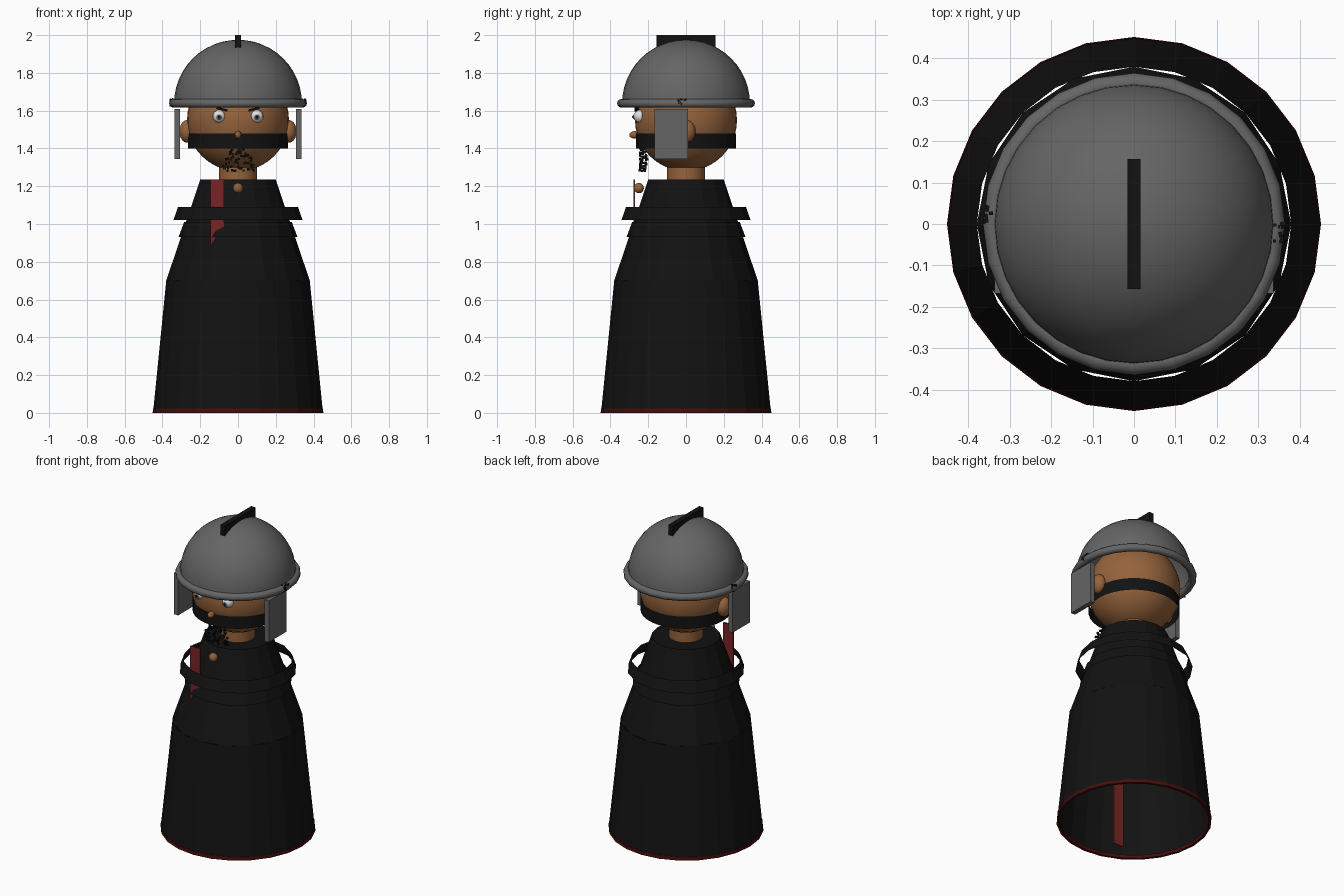
import bpy, bmesh, math, random
from mathutils import Matrix, Vector

if "Cube" in bpy.data.objects:
    bpy.data.objects.remove(bpy.data.objects["Cube"])

random.seed(4)


def material(name, r, g, b):
    m = bpy.data.materials.new(name)
    m.diffuse_color = (r, g, b, 1)
    m.use_nodes = True
    m.node_tree.nodes["Principled BSDF"].inputs["Base Color"].default_value = m.diffuse_color
    return m


BLACK = material("black cloth", 0.006, 0.006, 0.006)
STEEL = material("steel grey", 0.13, 0.13, 0.13)
SKIN = material("brown skin", 0.30, 0.125, 0.045)
RED = material("red sash", 0.19, 0.018, 0.018)
DARK_RED = material("dark red hem", 0.06, 0.004, 0.004)
WHITE = material("eye white", 0.75, 0.75, 0.75)
GREY = material("iris grey", 0.2, 0.21, 0.2)


def finish(name, bm, mat, smooth=False):
    me = bpy.data.meshes.new(name)
    bmesh.ops.recalc_face_normals(bm, faces=bm.faces[:])
    for f in bm.faces:
        f.smooth = smooth
    bm.to_mesh(me)
    bm.free()
    me.materials.append(mat)
    ob = bpy.data.objects.new(name, me)
    bpy.context.collection.objects.link(ob)
    return ob


def lathe(name, profile, sides, mat, smooth=False, cap=False, loop=False):
    """Revolve (radius, z) points round the z axis."""
    bm = bmesh.new()
    rings = []
    for r, z in profile:
        rings.append([bm.verts.new((r * math.cos(2 * math.pi * i / sides),
                                    r * math.sin(2 * math.pi * i / sides), z))
                      for i in range(sides)])
    pairs = list(zip(rings, rings[1:]))
    if loop:
        pairs.append((rings[-1], rings[0]))
    for a, b in pairs:
        for i in range(sides):
            j = (i + 1) % sides
            bm.faces.new((a[i], a[j], b[j], b[i]))
    if cap:
        bm.faces.new(rings[-1])
    return finish(name, bm, mat, smooth)


def ball(name, centre, radii, mat, seg=24, rings=16):
    bm = bmesh.new()
    mx = Matrix.Translation(centre) @ Matrix.Diagonal((*radii, 1))
    bmesh.ops.create_uvsphere(bm, u_segments=seg, v_segments=rings, radius=1, matrix=mx)
    return finish(name, bm, mat, True)


def box(name, lo, hi, mat, tilt=0):
    lo, hi = Vector(lo), Vector(hi)
    bm = bmesh.new()
    mx = (Matrix.Translation((lo + hi) / 2) @ Matrix.Rotation(tilt, 4, 'Y')
          @ Matrix.Diagonal((*(hi - lo), 1)))
    bmesh.ops.create_cube(bm, size=1, matrix=mx)
    return finish(name, bm, mat)


def specks(name, points, size, mat):
    bm = bmesh.new()
    for p in points:
        bmesh.ops.create_cube(bm, size=size, matrix=Matrix.Translation(p))
    return finish(name, bm, mat)


# Robe: open skirt, shoulders with closed top, two cape bands, hem
lathe("robe_skirt", [(0.45, 0.0), (0.38, 0.7)], 24, BLACK)
lathe("robe_shoulders", [(0.38, 0.7), (0.20, 1.235)], 16, BLACK, cap=True)
lathe("cape_upper_band", [(0.342, 1.02), (0.318, 1.09)], 16, BLACK)
lathe("cape_lower_band", [(0.315, 0.93), (0.285, 1.01)], 16, BLACK)
lathe("robe_hem", [(0.452, 0.0), (0.45, 0.022), (0.436, 0.022), (0.436, 0.0)],
      24, DARK_RED, loop=True)

# Sash and clasp
box("sash", (-0.145, -0.279, 0.0), (-0.075, -0.270, 1.235), RED)
ball("clasp", (0, -0.25, 1.19), (0.027,) * 3, SKIN, 16, 10)

# Neck and head
lathe("neck", [(0.1, 1.2), (0.1, 1.36)], 24, SKIN, True)
ball("head", (0, 0, 1.55), (0.27,) * 3, SKIN, 32, 20)
lathe("beard_band", [(0.265, 1.40), (0.265, 1.478)], 32, BLACK, True)
ball("nose", (0, -0.272, 1.472), (0.018, 0.028, 0.02), SKIN, 12, 8)

# Goatee stipple: narrow at the top, wider below
goatee = []
for _ in range(75):
    t = random.random()
    w = 0.03 + 0.06 * min(1, t * 1.6)
    goatee.append((random.uniform(-w, w), random.uniform(-0.245, -0.195 - 0.02 * t),
                   1.40 - 0.12 * t))
specks("goatee", goatee, 0.011, BLACK)

# Paired face and helmet parts
for side, s in (("left", -1), ("right", 1)):
    ball(side + "_ear", (s * 0.27, 0, 1.49), (0.04, 0.05, 0.06), SKIN)
    ball(side + "_eye", (s * 0.1, -0.243, 1.57), (0.034,) * 3, WHITE, 16, 12)
    ball(side + "_iris", (s * 0.1, -0.265, 1.567), (0.018, 0.016, 0.018), GREY, 12, 8)
    ball(side + "_pupil", (s * 0.1, -0.278, 1.567), (0.008, 0.007, 0.008), BLACK, 10, 6)
    x = s * 0.085
    box(side + "_brow", (x - 0.03, -0.272, 1.602), (x + 0.03, -0.25, 1.614), BLACK, -s * 0.25)
    x = s * 0.322
    box(side + "_cheek_guard", (x - 0.015, -0.168, 1.345), (x + 0.015, 0.01, 1.61), STEEL)
    hinge = [(s * random.uniform(0.338, 0.36), -s * random.uniform(0.0, 0.042),
              random.uniform(1.625, 1.662)) for _ in range(30)]
    specks(side + "_hinge", hinge, 0.008, BLACK)

# Helmet: open dome, rolled rim, crest
dome = [(max(0.338 * math.cos(a), 0.0005), 1.64 + 0.335 * math.sin(a))
        for a in [math.pi / 2 * i / 12 for i in range(13)]]
lathe("helmet_dome", dome, 32, STEEL, True, cap=True)
rim = [(0.342 + 0.023 * math.cos(a), 1.639 + 0.023 * math.sin(a))
       for a in [2 * math.pi * i / 12 for i in range(12)]]
lathe("helmet_rim", rim, 24, STEEL, True, loop=True)
box("helmet_crest", (-0.016, -0.157, 1.925), (0.016, 0.157, 2.0), BLACK)
